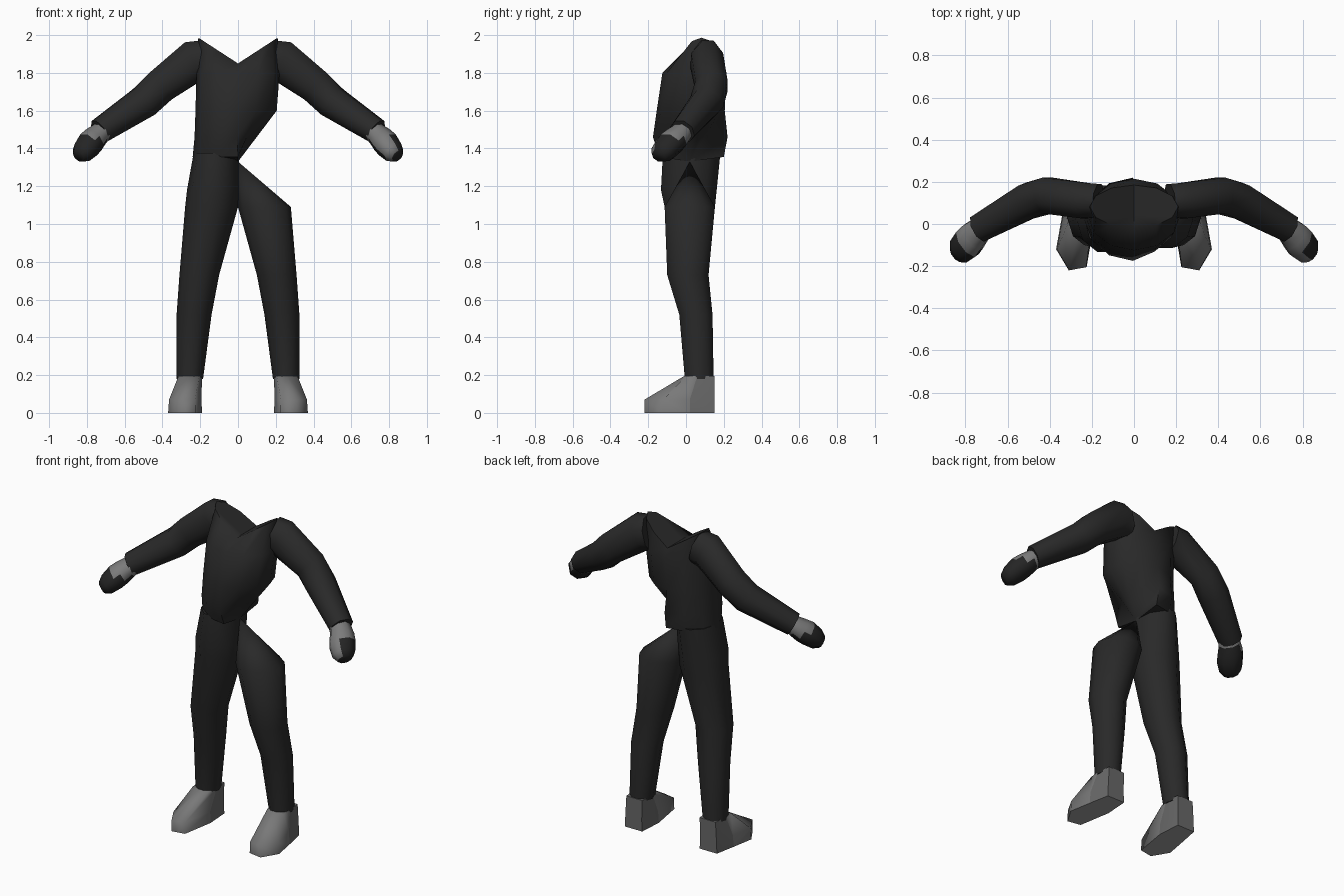
import bpy, bmesh, math
from mathutils import Vector

if "Cube" in bpy.data.objects:
    bpy.data.objects.remove(bpy.data.objects["Cube"])


def material(name, value):
    m = bpy.data.materials.new(name)
    m.diffuse_color = (value, value, value, 1)
    m.use_nodes = True
    m.node_tree.nodes["Principled BSDF"].inputs["Base Color"].default_value = m.diffuse_color
    return m


CLOTH = material("charcoal cloth", 0.022)
WRIST = material("wrist grey", 0.2)
DARK = material("dark glove", 0.018)
TOE = material("toe grey", 0.19)
HEEL = material("heel grey", 0.14)
SOLE_GREY = material("sole grey", 0.34)
PIVOT = Vector((0, 0.02, 1.33))      # where the pinched waist meets
NECK = Vector((0, 0.04, 1.85))       # where the collar dips


def loft(name, rings, mats, cap_start=None, cap_end=None, rule=None, angle=60):
    """Skin rings of points; caps are a point, True for flat, or None for open."""
    bm = bmesh.new()
    loops = [[bm.verts.new(p) for p in r] for r in rings]
    n = len(loops[0])
    for a, b in zip(loops, loops[1:]):
        for i in range(n):
            j = (i + 1) % n
            bm.faces.new((a[i], a[j], b[j], b[i]))
    for cap, loop in ((cap_start, loops[0]), (cap_end, loops[-1])):
        if cap is True:
            bm.faces.new(loop)
        elif cap is not None:
            tip = bm.verts.new(cap)
            for i in range(n):
                bm.faces.new((loop[i], loop[(i + 1) % n], tip))
    bmesh.ops.remove_doubles(bm, verts=bm.verts, dist=0.0005)
    bmesh.ops.recalc_face_normals(bm, faces=bm.faces)
    if rule:
        for f in bm.faces:
            f.material_index = rule(f)
    me = bpy.data.meshes.new(name)
    bm.to_mesh(me)
    bm.free()
    ob = bpy.data.objects.new(name, me)
    bpy.context.collection.objects.link(ob)
    for m in mats:
        me.materials.append(m)
    bpy.context.view_layer.objects.active = ob
    ob.select_set(True)
    bpy.ops.object.shade_smooth_by_angle(angle=math.radians(angle))
    ob.select_set(False)
    return ob


def flat_ring(z, x0, x1, y0, y1, n=10):
    """Level oval between the given limits."""
    out = []
    for i in range(n):
        t = 2 * math.pi * i / n
        out.append(Vector(((x0 + x1) / 2 + (x1 - x0) / 2 * math.cos(t),
                           (y0 + y1) / 2 + (y1 - y0) / 2 * math.sin(t), z)))
    return out


def limb_ring(c, d, flat, tall, n=8):
    """Oval with a flat top around c, square to direction d."""
    d = Vector(d).normalized()
    u = d.cross(Vector((0, 0, 1))).normalized()
    v = u.cross(d)
    k = 1 / math.cos(math.pi / n)
    return [Vector(c) + u * flat * k * math.cos(2 * math.pi * (i + 0.5) / n)
            + v * tall * k * math.sin(2 * math.pi * (i + 0.5) / n) for i in range(n)]


def side(points, s):
    return [Vector((p[0] * s, p[1], p[2])) for p in points]


# Torso: full chest, with the waist on the +x side pinched to one point
hem = flat_ring(1.355, -0.24, 0.24, -0.14, 0.20, 12)
belly = flat_ring(1.46, -0.23, 0.22, -0.175, 0.22, 12)
waist = flat_ring(1.60, -0.225, 0.205, -0.155, 0.205, 12)
for i, w in enumerate(waist):
    if w.x > 0.01:
        hem[i] = PIVOT.copy()
        belly[i] = PIVOT.lerp(w, 0.48)
chest = flat_ring(1.80, -0.22, 0.22, -0.125, 0.215, 12)
collar = flat_ring(1.85, -0.21, 0.21, -0.02, 0.185, 12)
for p in collar:
    p.z += abs(p.x) * 0.65
loft("torso", [hem, belly, waist, chest, collar], [CLOTH], PIVOT, NECK)

# Trouser legs: the +x hip is pinched to the waist point
LEG = [(0.18, 0.185, 0.325, -0.01, 0.15), (0.52, 0.14, 0.325, -0.04, 0.145),
       (0.73, 0.10, 0.31, -0.105, 0.125), (1.09, 0.0, 0.28, -0.12, 0.16)]
HIP = [(1.18, -0.005, 0.27, -0.14, 0.17), (1.375, -0.005, 0.235, -0.13, 0.19)]
for name, s, rows, top in (("right_leg", -1, LEG + HIP, PIVOT),
                           ("left_leg", 1, LEG, PIVOT)):
    loft(name, [side(flat_ring(*r), s) for r in rows], [CLOTH], True, top)

# Shoes: light toe, darker heel, pale sole
SOLE = [(.20, .15), (.32, .15), (.345, .02), (.37, -.12), (.31, -.22), (.225, -.205), (.19, 0)]
ANKLE = [(.20, .15), (.31, .15), (.32, .06), (.315, 0), (.26, -.01), (.205, 0), (.19, .06)]


def shoe_colour(f):
    if f.normal.z < -0.7:
        return 2
    return 0 if f.calc_center_median().y < 0.03 else 1


for name, s in (("right_shoe", -1), ("left_shoe", 1)):
    rings = [[(x, y, 0) for x, y in SOLE],
             [(0.27 + (x - 0.27) * 0.95, y, 0.07) for x, y in SOLE],
             [(x, y, 0.195) for x, y in ANKLE]]
    loft(name, [side(r, s) for r in rings], [TOE, HEEL, SOLE_GREY], True, True,
         shoe_colour, 75)

# Sleeves and hands
SLEEVE = [((.17, .11, 1.87), (1, .1, -.25), .080, .105),
          ((.23, .11, 1.865), (1, .1, -.5), .085, .108),
          ((.41, .135, 1.73), (1, 0, -.85), .085, .092),
          ((.50, .11, 1.645), (1, -.4, -.8), .085, .083),
          ((.735, -.02, 1.49), (1, -.55, -.65), .066, .063)]
HAND = [((.69, .0, 1.515), .050, .045), ((.735, -.03, 1.475), .060, .054),
        ((.765, -.060, 1.445), .070, .062), ((.79, -.09, 1.42), .074, .064),
        ((.825, -.125, 1.38), .064, .054), ((.845, -.145, 1.36), .040, .034)]
for name, s in (("right", -1), ("left", 1)):
    loft(name + "_sleeve", [side(limb_ring(*r), s) for r in SLEEVE], [CLOTH], True, True)

    # Fingers are dark below a level line; the left palm stays grey
    def glove(f, s=s):
        c = f.calc_center_median()
        palm = s > 0 and f.normal.y < -0.3 and f.normal.x < 0.3
        return 1 if c.z < 1.452 and not palm else 0
    loft(name + "_hand", [side(limb_ring(c, (1, -.75, -.75), a, b), s) for c, a, b in HAND],
         [WRIST, DARK], True, True, glove)
